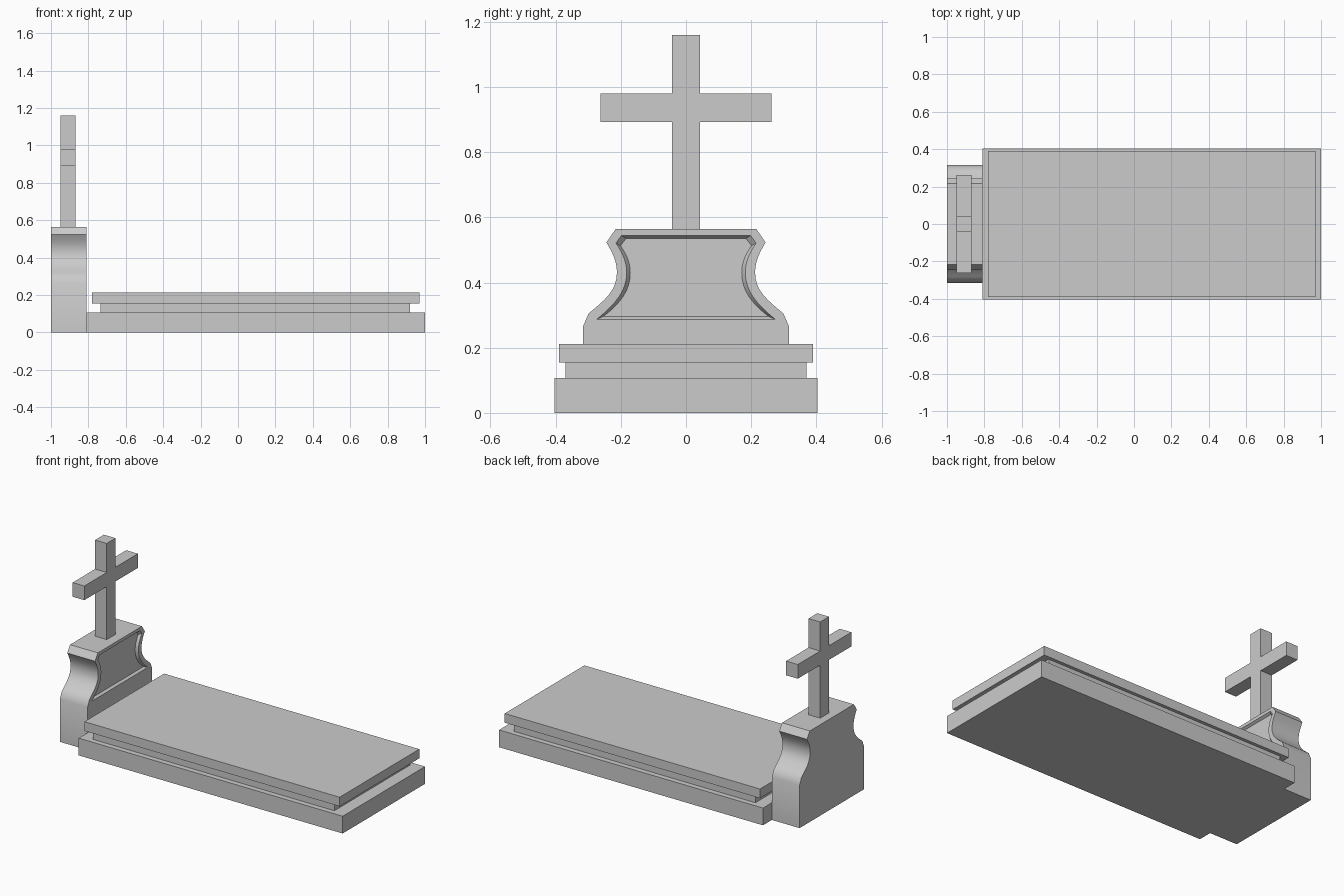
import bpy, bmesh
from mathutils import Vector
from mathutils.geometry import interpolate_bezier

if "Cube" in bpy.data.objects:
    bpy.data.objects.remove(bpy.data.objects["Cube"])


def finish(name, bm):
    bmesh.ops.recalc_face_normals(bm, faces=bm.faces)
    me = bpy.data.meshes.new(name)
    bm.to_mesh(me)
    bm.free()
    ob = bpy.data.objects.new(name, me)
    bpy.context.collection.objects.link(ob)
    return ob


def box(name, x0, x1, half_y, z0, z1):
    bm = bmesh.new()
    bmesh.ops.create_cube(bm, size=1)
    for v in bm.verts:
        v.co = ((x0 + x1) / 2 + v.co.x * (x1 - x0), v.co.y * 2 * half_y,
                (z0 + z1) / 2 + v.co.z * (z1 - z0))
    return finish(name, bm)


def mirrored(half):
    """Right half (y, z), bottom to top -> closed outline."""
    return half + [(-y, z) for y, z in reversed(half)]


def ring(bm, x, outline):
    return [bm.verts.new((x, y, z)) for y, z in outline]


def bridge(bm, a, b, closed=True):
    n = len(a)
    for i in range(n if closed else n - 1):
        j = (i + 1) % n
        bm.faces.new((a[i], a[j], b[j], b[i]))


def waisted(lower, upper, top):
    """Two joined bezier curves, then the chamfered top corner."""
    pts = []
    for c in (lower, upper):
        seg = interpolate_bezier(*[Vector((y, z, 0)) for y, z in c], 9)
        pts += [(p.x, p.y) for p in seg][1 if pts else 0:]
    return pts + [top]


# Stepped grave slab
box("slab_base", -0.81, 1.0, 0.403, 0, 0.107)
box("slab_neck", -0.735, 0.92, 0.37, 0.107, 0.155)
box("slab_cover", -0.78, 0.97, 0.39, 0.155, 0.212)

# Headstone: waisted profile with a bevelled recessed panel on the +x face
BACK, FRONT, DEPTH = -1.0, -0.81, 0.015
body = [(0.316, 0), (0.316, 0.265)] + waisted(
    [(0.299, 0.305), (0.25, 0.345), (0.212, 0.375), (0.212, 0.43)],
    [(0.212, 0.43), (0.212, 0.465), (0.225, 0.49), (0.244, 0.523)], (0.216, 0.564))
rim = waisted(
    [(0.274, 0.287), (0.215, 0.335), (0.182, 0.375), (0.182, 0.43)],
    [(0.182, 0.43), (0.182, 0.465), (0.195, 0.49), (0.215, 0.521)], (0.198, 0.544))
panel = waisted(
    [(0.253, 0.296), (0.2, 0.338), (0.171, 0.375), (0.171, 0.43)],
    [(0.171, 0.43), (0.171, 0.462), (0.182, 0.485), (0.201, 0.513)], (0.184, 0.535))
bm = bmesh.new()
back = ring(bm, BACK, mirrored(body))
front = ring(bm, FRONT, mirrored(body))
edge = ring(bm, FRONT, mirrored(rim))
inner = ring(bm, FRONT - DEPTH, mirrored(panel))
bm.faces.new(back)
bridge(bm, back, front)
bridge(bm, front[2:-2], edge, closed=False)
bm.faces.new(front[:3] + [edge[0], edge[-1]] + front[-3:])
bridge(bm, edge, inner)
bm.faces.new(inner)
stone = finish("headstone", bm)
bpy.context.view_layer.objects.active = stone
stone.select_set(True)
bpy.ops.object.shade_smooth_by_angle()

# Cross on top, one extruded outline
cross = mirrored([(0.043, 0.564), (0.043, 0.892), (0.262, 0.892),
                  (0.262, 0.98), (0.043, 0.98), (0.043, 1.16)])
bm = bmesh.new()
a, b = ring(bm, -0.95, cross), ring(bm, -0.87, cross)
bm.faces.new(a)
bm.faces.new(b)
bridge(bm, a, b)
finish("cross", bm)
